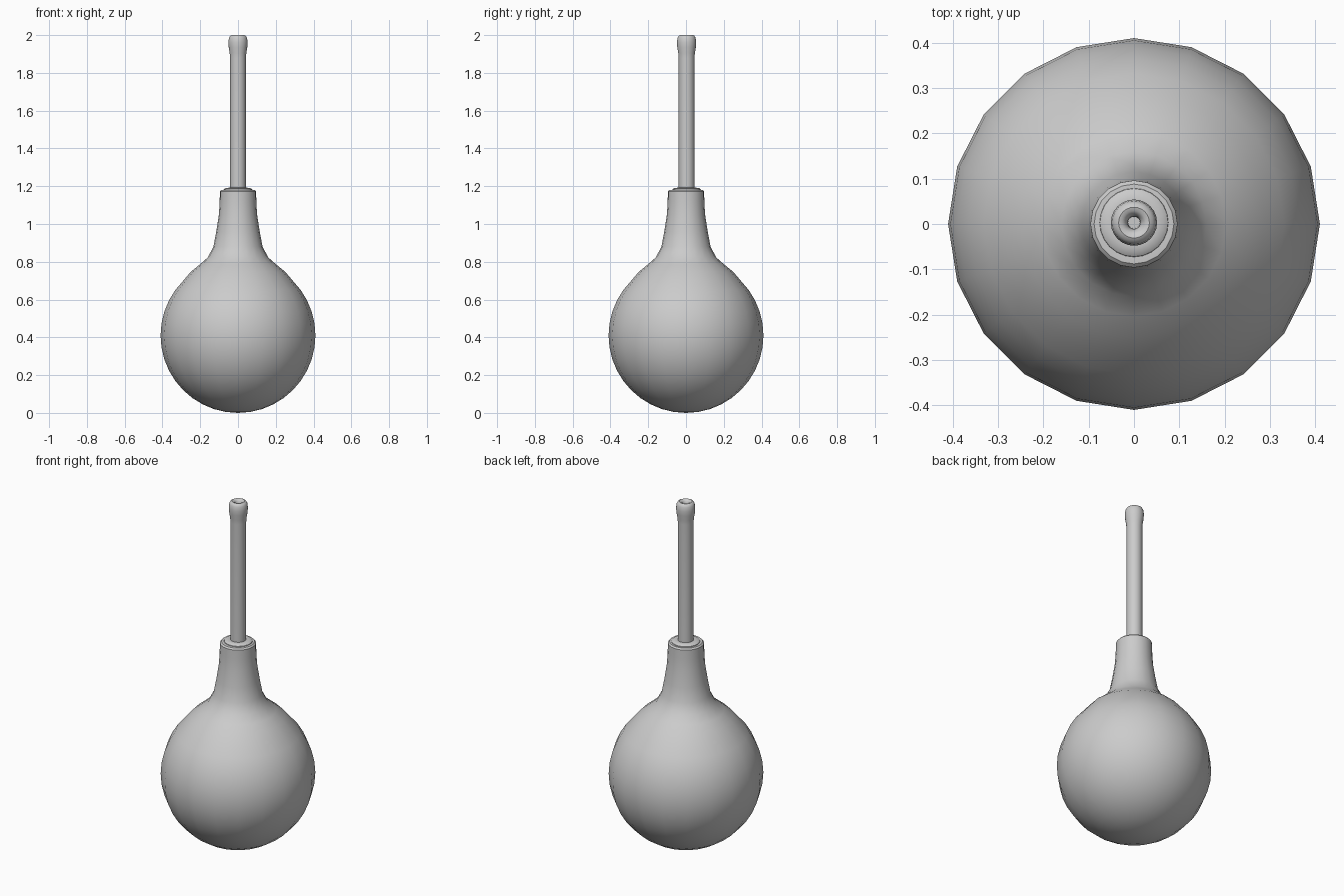
import bpy, bmesh, math

if "Cube" in bpy.data.objects:
    bpy.data.objects.remove(bpy.data.objects["Cube"])

def lathe(name, profile, sides, y=0.0, angle=40):
    """Revolve (radius, z) points around z; zero radius makes a pole."""
    bm = bmesh.new()
    rings = []
    for r, z in profile:
        if r == 0:
            rings.append([bm.verts.new((0, y, z))] * sides)
        else:
            rings.append([bm.verts.new((r * math.cos(2 * math.pi * i / sides),
                                        y + r * math.sin(2 * math.pi * i / sides), z))
                          for i in range(sides)])
    for a, b in zip(rings, rings[1:]):
        for i in range(sides):
            j = (i + 1) % sides
            bm.faces.new(dict.fromkeys((a[i], a[j], b[j], b[i])))
    bmesh.ops.recalc_face_normals(bm, faces=bm.faces)
    mesh = bpy.data.meshes.new(name)
    bm.to_mesh(mesh)
    bm.free()
    ob = bpy.data.objects.new(name, mesh)
    bpy.context.collection.objects.link(ob)
    bpy.ops.object.select_all(action='DESELECT')
    ob.select_set(True)
    bpy.context.view_layer.objects.active = ob
    bpy.ops.object.shade_smooth_by_angle(angle=math.radians(angle))
    return ob

# Squeeze bulb: round body flowing into a tapered neck
R = 0.41
bulb = [(0, 0)]
for k in range(1, 16):
    a = math.radians(-90 + 9 * k)
    bulb.append((R * math.cos(a), R + R * math.sin(a)))
bulb += [(0.25, 0.747), (0.203, 0.785), (0.16, 0.823), (0.13, 0.88), (0.115, 0.96),
         (0.101, 1.05), (0.097, 1.12), (0.096, 1.172), (0.088, 1.18),
         (0.07, 1.181), (0.042, 1.177), (0, 1.177)]
lathe("squeeze_bulb", bulb, 20)

# Collar bead where the tube enters the neck
collar = [(0, 1.17), (0.078, 1.17), (0.075, 1.184), (0.065, 1.191), (0.05, 1.192), (0, 1.192)]
lathe("collar", collar, 24, 0.003)

# Nozzle tube with rounded, hollow tip
nozzle = [(0, 1.15), (0.042, 1.15), (0.042, 1.88), (0.044, 1.905), (0.049, 1.935),
          (0.051, 1.962), (0.048, 1.985), (0.042, 1.996), (0.034, 2.0), (0.026, 1.998),
          (0.018, 1.99), (0.014, 1.975), (0.013, 1.90), (0, 1.90)]
lathe("nozzle_tube", nozzle, 24, 0.003)
